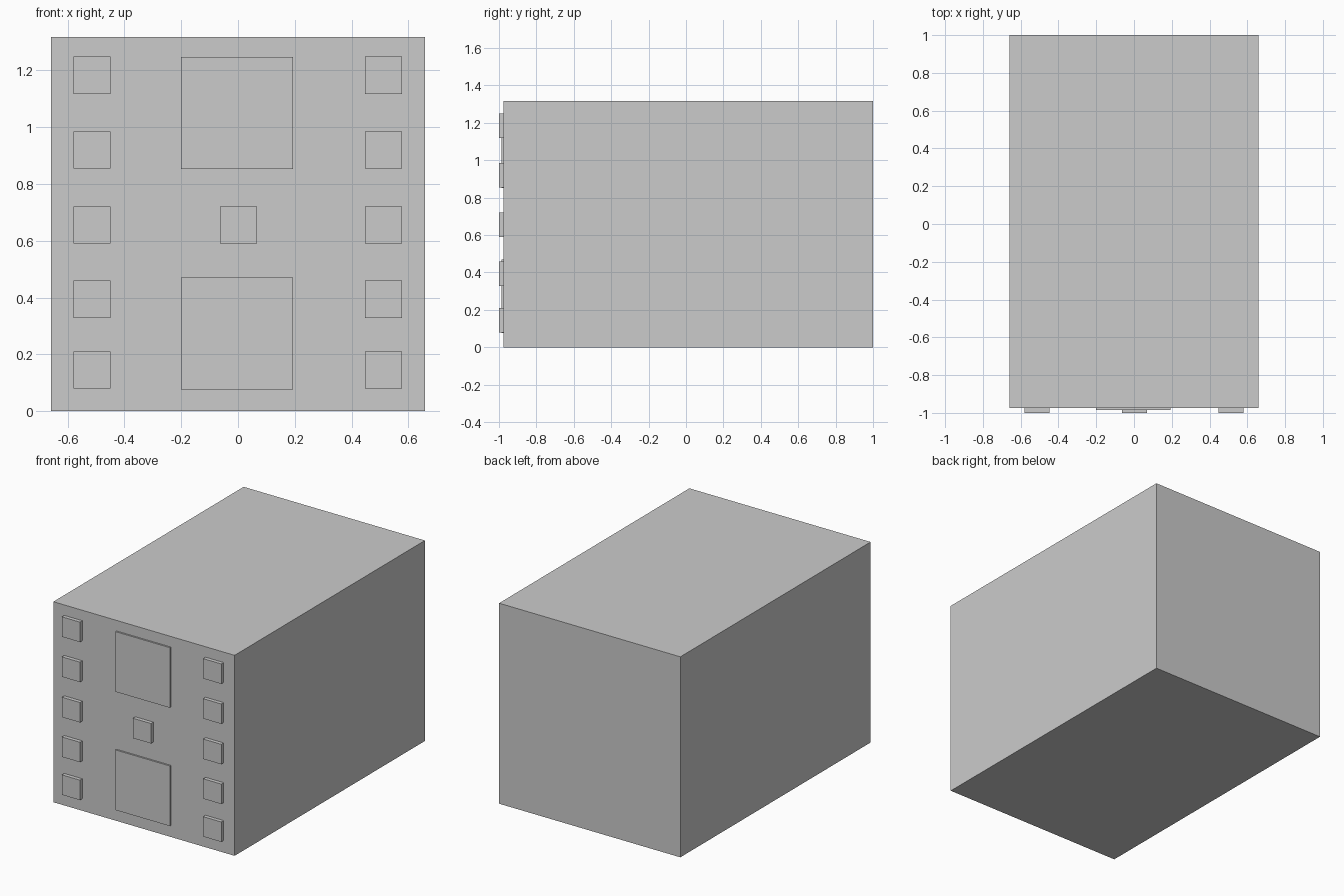
import bpy

if "Cube" in bpy.data.objects:
    bpy.data.objects.remove(bpy.data.objects["Cube"])


def box(name, x0, x1, y0, y1, z0, z1):
    bpy.ops.mesh.primitive_cube_add(size=1)
    ob = bpy.context.object
    ob.name = name
    ob.location = ((x0 + x1) / 2, (y0 + y1) / 2, (z0 + z1) / 2)
    ob.scale = (x1 - x0, y1 - y0, z1 - z0)
    bpy.ops.object.transform_apply(location=True, rotation=False, scale=True)
    return ob


FRONT = -0.975   # front face of the body
EMBED = 0.002    # how far the raised parts sink into the body


def front_plate(name, x, z, size, depth):
    h = size / 2
    return box(name, x - h, x + h, FRONT - depth, FRONT + EMBED, z - h, z + h)


# Main body
box("body", -0.659, 0.658, FRONT, 1.0, 0.0, 1.317)

# Two columns of small square buttons
for side, x in (("left", -0.514), ("right", 0.513)):
    for i, z in enumerate((0.145, 0.394, 0.655, 0.92, 1.183)):
        front_plate(f"{side}_button_{i + 1}", x, z, 0.131, 0.025)

# Centre button
front_plate("centre_button", 0.002, 0.655, 0.131, 0.025)

# Large thin panels above and below the centre button
front_plate("lower_panel", -0.003, 0.273, 0.395, 0.011)
front_plate("upper_panel", -0.003, 1.05, 0.395, 0.011)
